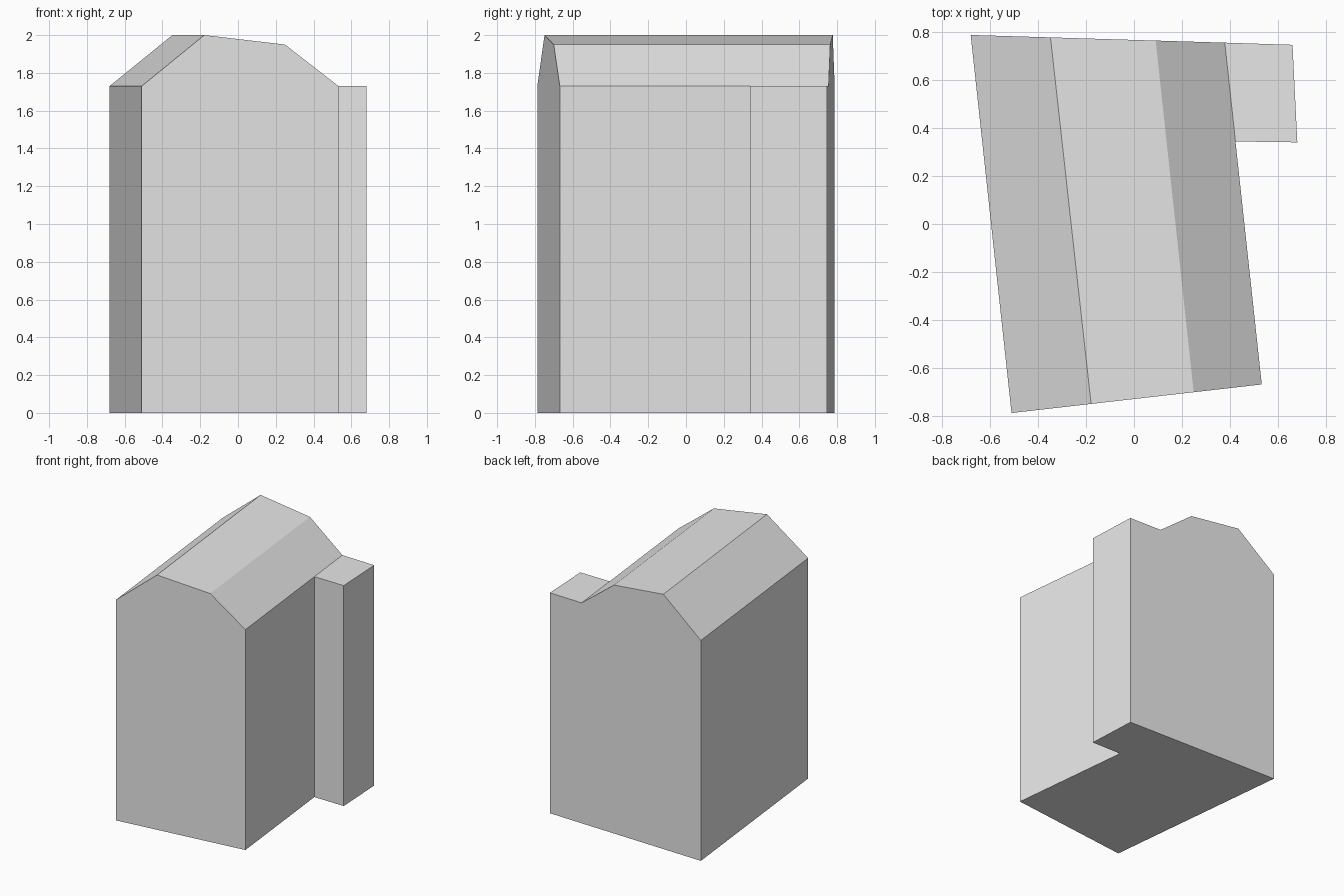
import bpy
import bmesh
from mathutils import Vector

old = bpy.data.objects.get("Cube")
if old:
    bpy.data.objects.remove(old, do_unlink=True)

GREY = (0.8, 0.8, 0.8, 1.0)
plaster = bpy.data.materials.new("plain grey")
plaster.use_nodes = True
plaster.diffuse_color = GREY
plaster.node_tree.nodes["Principled BSDF"].inputs["Base Color"].default_value = GREY

EAVES, RIDGE, SHOULDER = 1.73, 2.0, 1.95


def loft(name, start, end):
    """Join two matching outlines into a closed solid."""
    bm = bmesh.new()
    a = [bm.verts.new(p) for p in start]
    b = [bm.verts.new(p) for p in end]
    bm.faces.new(a)
    bm.faces.new(b[::-1])
    for i in range(len(a)):
        j = (i + 1) % len(a)
        bm.faces.new((a[j], a[i], b[i], b[j]))
    bmesh.ops.recalc_face_normals(bm, faces=bm.faces[:])
    mesh = bpy.data.meshes.new(name)
    bm.to_mesh(mesh)
    bm.free()
    mesh.materials.append(plaster)
    obj = bpy.data.objects.new(name, mesh)
    bpy.context.collection.objects.link(obj)
    return obj


def gable(left, right, ridge, shoulder):
    """Upright end wall: ridge and shoulder are fractions of its width."""
    left, right = Vector(left), Vector(right)
    outline = [(0, 0), (1, 0), (1, EAVES), (shoulder, SHOULDER),
               (ridge, RIDGE), (0, EAVES)]
    return [(*left.lerp(right, t), z) for t, z in outline]


# Main building with its three-sided roof, skewed in plan
front_left, front_right = (-0.51, -0.787), (0.532, -0.668)
back_left, back_right = (-0.68, 0.787), (0.378, 0.755)
loft("main_building",
     gable(front_left, front_right, 0.318, 0.728),
     gable(back_left, back_right, 0.314, 0.728))

# Flat-topped annex against the left wall, at the back
wall_point = Vector(front_right).lerp(Vector(back_right), 0.711)
plan = [wall_point, (0.68, 0.34), (0.66, 0.746), back_right]
loft("side_annex",
     [(*p, 0) for p in plan],
     [(*p, EAVES) for p in plan])
